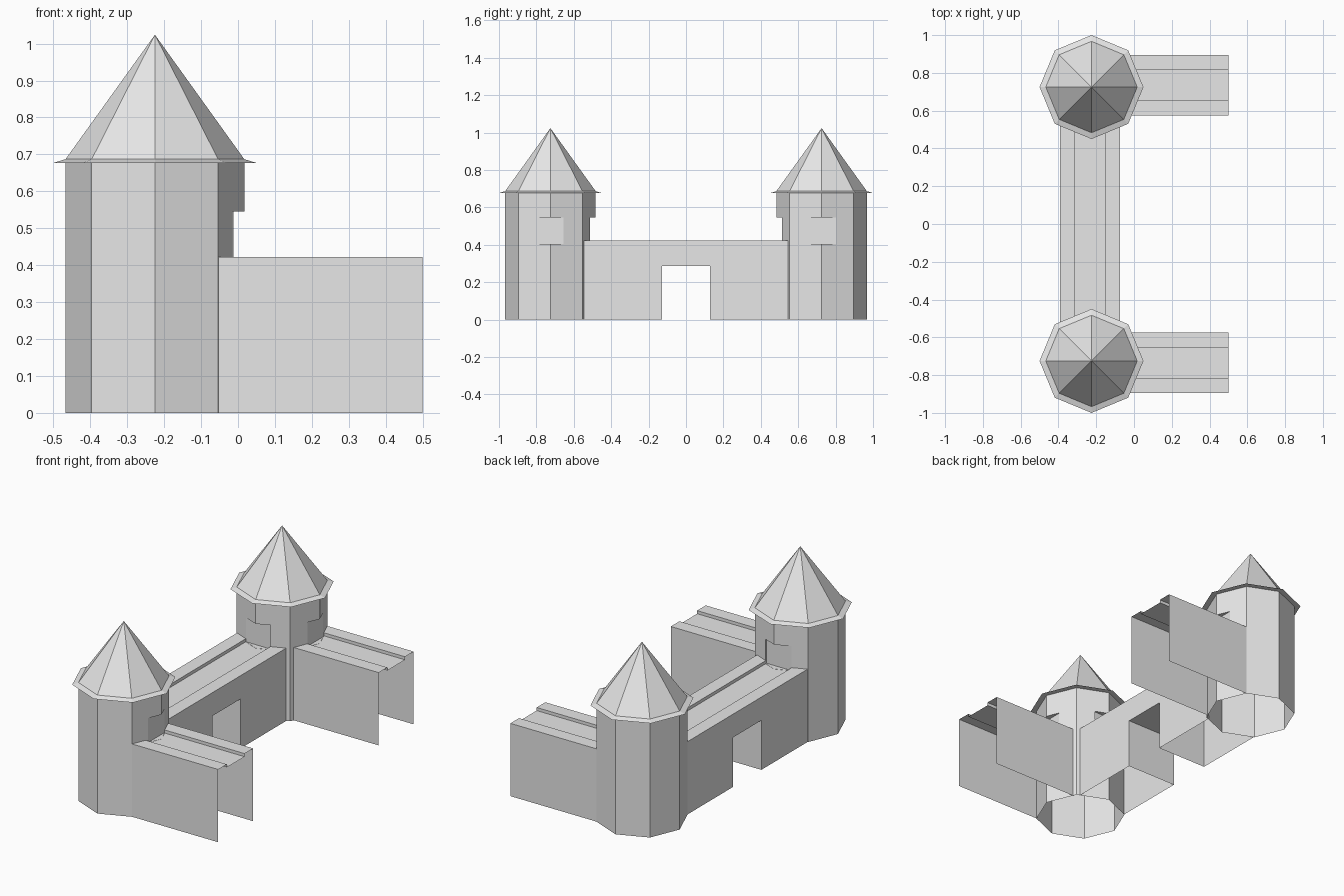
import bpy, bmesh, math
from mathutils import Vector

cube = bpy.data.objects.get("Cube")
if cube:
    bpy.data.objects.remove(cube, do_unlink=True)

stone = bpy.data.materials.new("light_grey_stone")
stone.use_nodes = True
stone.diffuse_color = (0.8, 0.8, 0.8, 1)
stone.node_tree.nodes["Principled BSDF"].inputs["Base Color"].default_value = (0.8, 0.8, 0.8, 1)

TOWER_X, TOWER_Y, TOWER_R = -0.225, 0.725, 0.242
EAVE_Z, WALL_Z, FLOOR_Z = 0.677, 0.422, 0.404
HALF, CHANNEL = 0.16, 0.081          # wall half width, walkway half width
ARM_Y, LINK_X = 0.735, -0.233        # centre lines of the walls


def finish(name, bm):
    mesh = bpy.data.meshes.new(name)
    bm.to_mesh(mesh)
    bm.free()
    mesh.materials.append(stone)
    obj = bpy.data.objects.new(name, mesh)
    bpy.context.collection.objects.link(obj)
    return obj


def add_face(bm, points):
    return bm.faces.new([bm.verts.new(p) for p in points])


def octagon_rings(bm, centre, rings):
    """Stack of octagons, closed at the bottom; radius 0 gives an apex."""
    loops = []
    for r, z in rings:
        loops.append([centre + Vector((r * math.cos(i * math.pi / 4),
                                       r * math.sin(i * math.pi / 4), z)) for i in range(8)])
    add_face(bm, loops[0][::-1])
    for low, high in zip(loops, loops[1:]):
        for i in range(8):
            j = (i + 1) % 8
            quad = [low[i], low[j], high[j], high[i]]
            add_face(bm, quad[:3] if quad[2] == quad[3] else quad)
    if rings[-1][0] > 0:
        add_face(bm, loops[-1])
    bmesh.ops.remove_doubles(bm, verts=bm.verts, dist=0.0001)


def box(name, low, high):
    bm = bmesh.new()
    bmesh.ops.create_cube(bm, size=1)
    for v in bm.verts:
        v.co = [l + (c + 0.5) * (h - l) for c, l, h in zip(v.co, low, high)]
    obj = finish(name, bm)
    obj.hide_render = True
    return obj


def tower(name, side):
    centre = Vector((TOWER_X, side * TOWER_Y, 0))
    bm = bmesh.new()
    octagon_rings(bm, centre, [(TOWER_R, 0), (TOWER_R, EAVE_Z)])
    body = finish(name + "_tower", bm)

    # doorway recesses above the two walkways
    sill, head = 0.405, 0.546
    inner = side * (TOWER_Y - 0.206)
    ys = sorted((inner, inner - side * 0.2))
    cutters = [
        box("doorway_cutter", (-0.015, side * ARM_Y - CHANNEL, sill),
            (0.2, side * ARM_Y + CHANNEL, head)),
        box("doorway_cutter", (LINK_X - CHANNEL, ys[0], sill),
            (LINK_X + CHANNEL, ys[1], head)),
    ]
    for c in cutters:
        mod = body.modifiers.new("doorway", 'BOOLEAN')
        mod.operation, mod.solver, mod.object = 'DIFFERENCE', 'EXACT', c
    bpy.context.view_layer.update()
    cut = body.evaluated_get(bpy.context.evaluated_depsgraph_get())
    bm = bmesh.new()
    bm.from_mesh(cut.to_mesh())
    cut.to_mesh_clear()
    body.modifiers.clear()
    # the tower is open underneath
    floor = [f for f in bm.faces if f.calc_center_median().z < 0.001]
    bmesh.ops.delete(bm, geom=floor, context='FACES')
    bm.to_mesh(body.data)
    bm.free()
    for c in cutters:
        bpy.data.objects.remove(c, do_unlink=True)

    # pointed roof with a flared eave
    bm = bmesh.new()
    octagon_rings(bm, centre, [(0.275, EAVE_Z), (TOWER_R, 0.687), (0, 1.024)])
    finish(name + "_roof", bm)


def wall(name, origin, direction, spans, tunnel=None):
    """Thin shell with a sunken walkway; spans are (start, end, bottom)."""
    d = Vector(direction)
    s = Vector((d.y, -d.x, 0))
    o = Vector(origin)

    def at(along, across, z):
        return o + d * along + s * across + Vector((0, 0, z))

    bm = bmesh.new()
    for a, b, bottom in spans:
        profile = [(-HALF, bottom), (-HALF, WALL_Z), (-CHANNEL, WALL_Z), (-CHANNEL, FLOOR_Z),
                   (CHANNEL, FLOOR_Z), (CHANNEL, WALL_Z), (HALF, WALL_Z), (HALF, bottom)]
        for p, q in zip(profile, profile[1:]):
            add_face(bm, [at(a, *p), at(a, *q), at(b, *q), at(b, *p)])
    # lining of the gateway
    if tunnel:
        half, top = tunnel
        lining = [(-half, 0), (-half, top), (half, top), (half, 0)]
        for (a, za), (b, zb) in zip(lining, lining[1:]):
            add_face(bm, [at(a, -HALF, za), at(a, HALF, za), at(b, HALF, zb), at(b, -HALF, zb)])
    bmesh.ops.remove_doubles(bm, verts=bm.verts, dist=0.0001)
    # merge the coplanar strips of neighbouring spans
    bmesh.ops.dissolve_limit(bm, angle_limit=0.01, verts=bm.verts, edges=bm.edges)
    finish(name, bm)


for label, side in (("front", -1), ("back", 1)):
    tower(label, side)
    wall(label + "_side_wall", (0, side * ARM_Y, 0), (1, 0, 0), [(-0.054, 0.5, 0)])

GATE, GATE_Z, END = 0.129, 0.287, 0.552
wall("gate_wall", (LINK_X, 0, 0), (0, 1, 0),
     [(-END, -GATE, 0), (-GATE, GATE, GATE_Z), (GATE, END, 0)], (GATE, GATE_Z))
